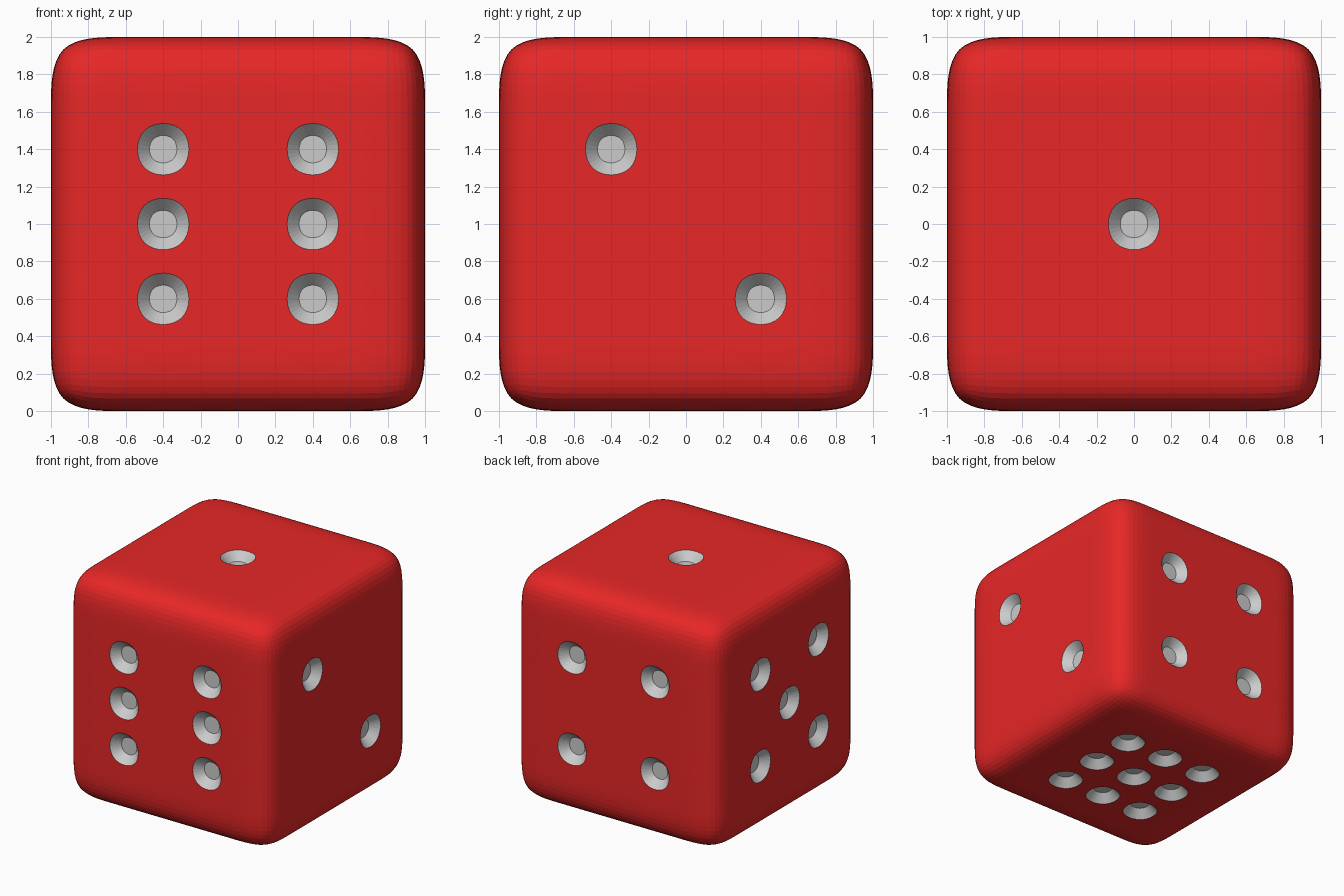
import bpy, bmesh
from mathutils import Vector

if "Cube" in bpy.data.objects:
    bpy.data.objects.remove(bpy.data.objects["Cube"])

S = 0.4  # cell size, pips sit on the middle 3x3 cells of each 5x5 side
corners = [(-1, -1), (-1, 1), (1, -1), (1, 1)]
# side normal -> pip centres in units of S, using the two other axes in order
pips = {
    (0, -1, 0): corners + [(-1, 0), (1, 0)],
    (1, 0, 0): [(-1, 1), (1, -1)],
    (0, 0, 1): [(0, 0)],
    (0, 1, 0): corners,
    (-1, 0, 0): corners + [(0, 0)],
    (0, 0, -1): [(a, b) for a in (-1, 0, 1) for b in (-1, 0, 1)],
}


def material(name, color):
    m = bpy.data.materials.new(name)
    m.diffuse_color = color
    m.use_nodes = True
    m.node_tree.nodes["Principled BSDF"].inputs["Base Color"].default_value = m.diffuse_color
    return m


# body cage
bm = bmesh.new()
bmesh.ops.create_cube(bm, size=2)
bmesh.ops.subdivide_edges(bm, edges=bm.edges[:], cuts=4, use_grid_fill=True)
bm.normal_update()

# find the cells that become pips
cells = []
for normal, spots in pips.items():
    axis = max(range(3), key=lambda i: abs(normal[i]))
    u, v = [i for i in range(3) if i != axis]
    for a, b in spots:
        p = Vector(normal)
        p[u], p[v] = a * S, b * S
        cells.append(min(bm.faces, key=lambda f: (f.calc_center_median() - p).length))

# pip rims, creased so the surrounding side stays flat
bmesh.ops.inset_individual(bm, faces=cells, thickness=0.05, use_even_offset=True)
crease = bm.edges.layers.float.new("crease_edge")
for f in cells:
    f.material_index = 1
    for e in f.edges:
        e[crease] = 1.0

# hollow bowls
bowl = bmesh.ops.inset_individual(bm, faces=cells, thickness=0.07, depth=-0.07,
                                  use_even_offset=True)
for f in bowl["faces"] + cells:
    f.material_index = 1

bmesh.ops.translate(bm, verts=bm.verts[:], vec=(0, 0, 1))
for f in bm.faces:
    f.smooth = False
mesh = bpy.data.meshes.new("die")
bm.to_mesh(mesh)
bm.free()

die = bpy.data.objects.new("die", mesh)
bpy.context.collection.objects.link(die)
mesh.materials.append(material("red", (0.8, 0.02, 0.02, 1)))
mesh.materials.append(material("pip_grey", (0.8, 0.8, 0.8, 1)))

# rounding
sub = die.modifiers.new("rounding", 'SUBSURF')
sub.levels = sub.render_levels = 3
